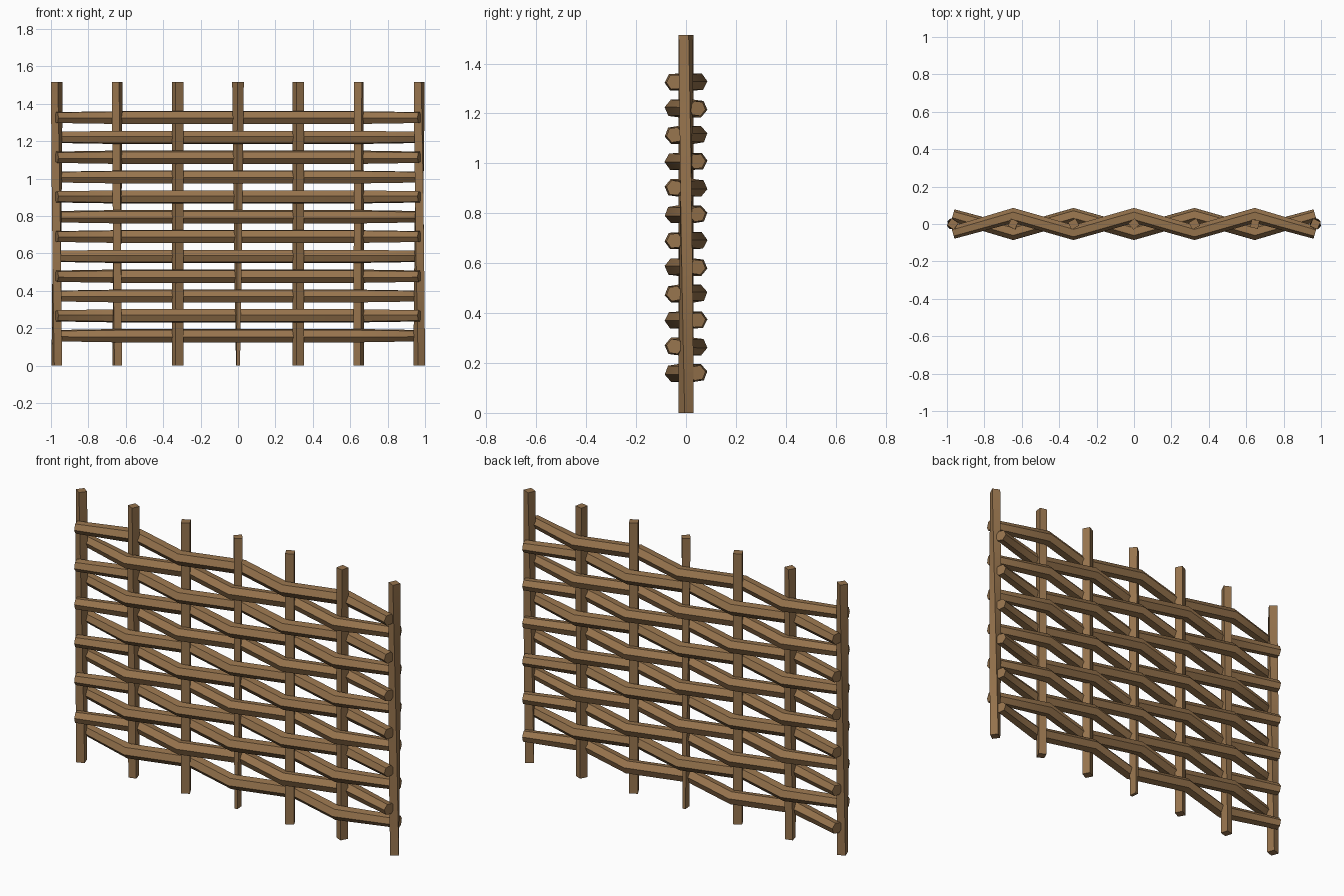
import bpy
import bmesh
import math
from mathutils import Vector

cube = bpy.data.objects.get("Cube")
if cube:
    bpy.data.objects.remove(cube, do_unlink=True)


def make_material(name, colour):
    mat = bpy.data.materials.new(name)
    mat.use_nodes = True
    mat.diffuse_color = colour
    mat.node_tree.nodes["Principled BSDF"].inputs["Base Color"].default_value = colour
    return mat


wood = make_material("brown wood", (0.31, 0.175, 0.075, 1))


def loft(name, rings):
    """Skin a list of vertex rings and cap both ends."""
    bm = bmesh.new()
    loops = [[bm.verts.new(p) for p in ring] for ring in rings]
    n = len(loops[0])
    for a, b in zip(loops, loops[1:]):
        for i in range(n):
            j = (i + 1) % n
            bm.faces.new((a[i], a[j], b[j], b[i]))
    bm.faces.new(loops[0])
    bm.faces.new(loops[-1])
    bmesh.ops.recalc_face_normals(bm, faces=bm.faces)
    mesh = bpy.data.meshes.new(name)
    bm.to_mesh(mesh)
    bm.free()
    mesh.materials.append(wood)
    obj = bpy.data.objects.new(name, mesh)
    bpy.context.collection.objects.link(obj)
    bpy.ops.object.select_all(action="DESELECT")
    obj.select_set(True)
    bpy.context.view_layer.objects.active = obj
    bpy.ops.object.shade_smooth_by_angle(angle=math.radians(35))


SPACING = 0.323
HEIGHT = 1.515


def post(name, x, width, depth, turn_low, turn_high, foot=1.0):
    """Roughly hewn square stake with a slight twist along its height."""
    rings = []
    for k in range(6):
        t = k / 5
        turn = math.radians(turn_low + (turn_high - turn_low) * t)
        w = width / 2 * (foot + (1 - foot) * t)
        ring = []
        for sx, sy in ((-1, -1), (1, -1), (1, 1), (-1, 1)):
            px, py = sx * w, sy * depth / 2
            ring.append((x + px * math.cos(turn) - py * math.sin(turn),
                         px * math.sin(turn) + py * math.cos(turn), HEIGHT * t))
        rings.append(ring)
    loft(name, rings)


# Upright stakes
post("right_end_post", -3 * SPACING, 0.044, 0.044, 20, -35)
post("right_outer_post", -2 * SPACING, 0.042, 0.044, 15, -25)
post("right_inner_post", -SPACING, 0.046, 0.044, 28, 28)
post("middle_post", 0, 0.044, 0.044, 5, 40, foot=0.4)
post("left_inner_post", SPACING, 0.046, 0.044, 28, 28)
post("left_outer_post", 2 * SPACING, 0.042, 0.044, -25, -12)
post("left_end_post", 3 * SPACING, 0.044, 0.044, 35, -25)


def rail(name, z, side, roll):
    """Six-sided branch weaving in front of and behind the stakes."""
    path = [Vector((k * SPACING, 0.046 * side * (-1) ** k, z)) for k in range(-3, 4)]
    rings = []
    for k, p in enumerate(path):
        tangent = (path[min(k + 1, 6)] - path[max(k - 1, 0)]).normalized()
        across = Vector((-tangent.y, tangent.x, 0))
        radius = 0.034 if k in (0, 6) else 0.04
        ring = []
        for s in range(6):
            a = math.radians(60 * s + roll)
            ring.append(p + across * radius * math.cos(a)
                        + Vector((0, 0, 0.95 * radius * math.sin(a))))
        rings.append(ring)
    loft(name, rings)


# Woven rails, alternating sides row by row
for row in range(12):
    roll = (10, -8, 4)[row % 3]
    rail(f"woven_rail_{row + 1}", 0.16 + row * 0.106, 1 if row % 2 else -1, roll)
